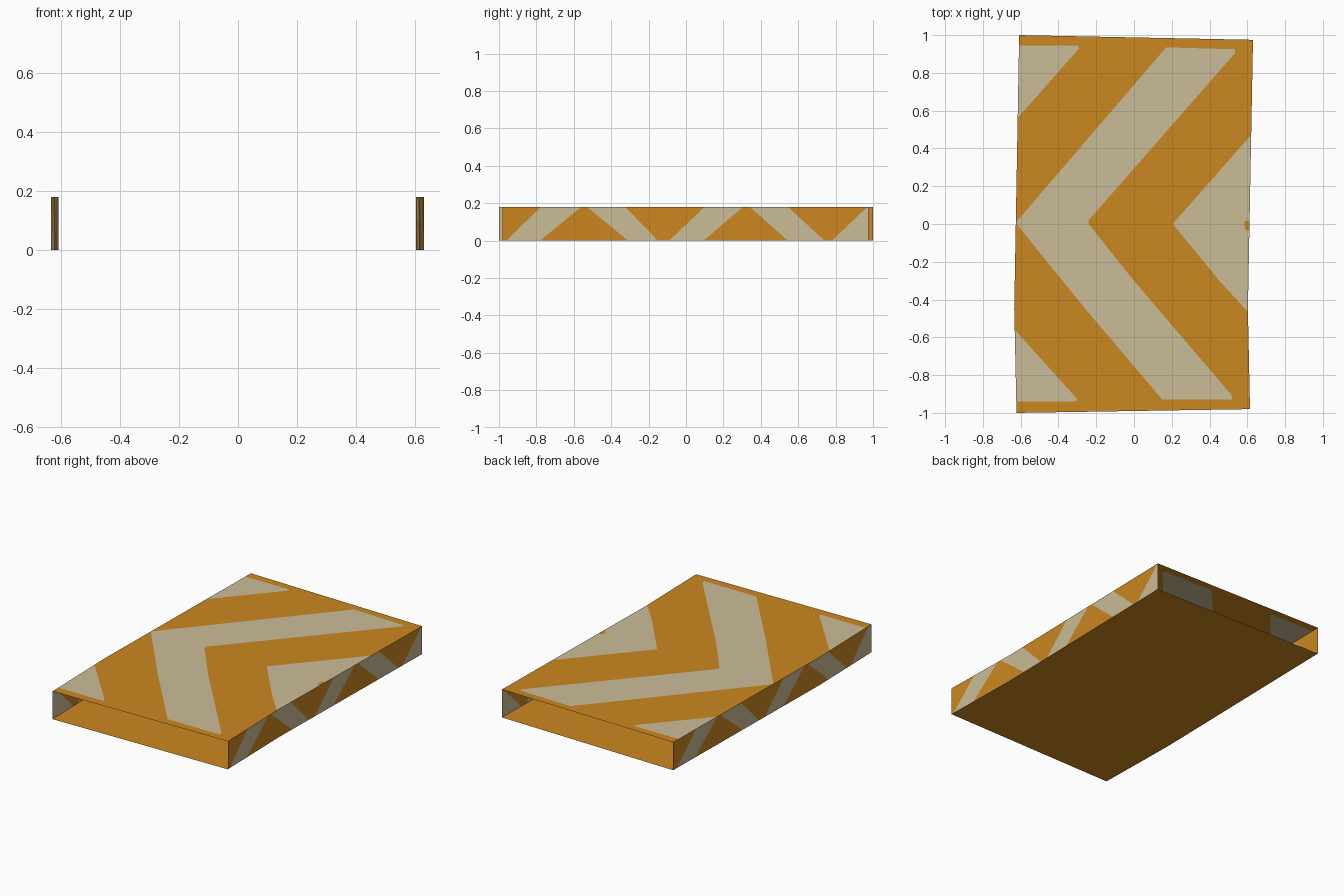
import bpy, bmesh
from mathutils import Vector

if "Cube" in bpy.data.objects:
    bpy.data.objects.remove(bpy.data.objects["Cube"])

H = 0.18  # panel height


def material(name, rgb):
    m = bpy.data.materials.new(name)
    m.diffuse_color = (*rgb, 1)
    m.use_nodes = True
    m.node_tree.nodes["Principled BSDF"].inputs["Base Color"].default_value = m.diffuse_color
    return m


ORANGE = material("orange", (0.60, 0.242, 0.0145))
CREAM = material("cream", (0.60, 0.505, 0.317))

# slightly skewed outline, listed from front to back
LEFT = [(-0.622, -1.0), (-0.634, -0.45), (-0.608, 1.0)]
RIGHT = [(0.614, -0.98), (0.603, -0.45), (0.63, 0.975)]

# arrow markings on the top, in x and y
TOP = [
    [(-0.622, 0), (-0.622, 0.012), (0.17, 0.935), (0.535, 0.925), (0.535, 0.905), (-0.24, 0.02),
     (-0.24, 0)],
    [(-0.622, 0), (-0.24, 0), (-0.005, -0.295), (0.52, -0.91), (0.52, -0.93),
     (0.15, -0.93), (-0.245, -0.465)],
    [(-0.7, 0.945), (-0.3, 0.945), (-0.29, 0.93), (-0.7, 0.466)],
    [(-0.7, -0.484), (-0.302, -0.925), (-0.308, -0.94), (-0.7, -0.94)],
    [(0.205, 0), (0.7, 0.563), (0.7, -0.57), (0.46, -0.31)],
]
NOTCH = [(0.585, 0.015), (0.595, 0.015), (0.7, 0.015), (0.7, -0.035), (0.595, -0.035), (0.585, -0.015)]

# slanted bands on a side wall: bottom start/end, top start/end along y
BANDS = [(-0.96, -0.78, -0.775, -0.56), (-0.31, -0.15, -0.53, -0.325),
         (-0.09, 0.095, 0.10, 0.305), (0.545, 0.74, 0.34, 0.545),
         (0.78, 1.05, 0.97, 1.2)]


def inside(p, poly):
    hit = False
    for (ax, ay), (bx, by) in zip(poly, poly[1:] + poly[:1]):
        if (ay > p[1]) != (by > p[1]) and p[0] < ax + (p[1] - ay) * (bx - ax) / (by - ay):
            hit = not hit
    return hit


def panel(name, quads, shapes=(), holes=(), axes=(0, 1)):
    """Flat panel whose markings are cut in along the shape edges."""
    bm = bmesh.new()
    for q in quads:
        bm.faces.new([bm.verts.new(v) for v in q])
    bmesh.ops.remove_doubles(bm, verts=bm.verts, dist=1e-5)
    u, v = axes
    for poly in [*shapes, *holes]:
        for a, b in zip(poly, poly[1:] + poly[:1]):
            co, no = Vector(), Vector()
            co[u], co[v] = a
            no[u], no[v] = b[1] - a[1], a[0] - b[0]
            bmesh.ops.bisect_plane(bm, geom=bm.verts[:] + bm.edges[:] + bm.faces[:],
                                   dist=1e-5, plane_co=co, plane_no=no.normalized())
    for f in bm.faces:
        c = f.calc_center_median()
        p = (c[u], c[v])
        f.material_index = int(any(inside(p, s) for s in shapes)
                               and not any(inside(p, s) for s in holes))
    me = bpy.data.meshes.new(name)
    bm.to_mesh(me)
    bm.free()
    me.materials.append(ORANGE)
    me.materials.append(CREAM)
    ob = bpy.data.objects.new(name, me)
    bpy.context.collection.objects.link(ob)


def deck(z, up):
    quads = []
    for i in range(2):
        q = [(*p, z) for p in (LEFT[i], RIGHT[i], RIGHT[i + 1], LEFT[i + 1])]
        quads.append(q if up else q[::-1])
    return quads


def wall(line, flip):
    quads = []
    for a, b in zip(line, line[1:]):
        q = [(*a, 0), (*b, 0), (*b, H), (*a, H)]
        quads.append(q[::-1] if flip else q)
    return quads


def bands(s):
    return [[(s * a, -0.0), (s * b, -0.0), (s * d, H), (s * c, H)] for a, b, c, d in BANDS]


# top with arrows, plain floor, two banded walls; both ends stay open
panel("top_panel", deck(H, True), TOP, [NOTCH])
panel("bottom_panel", deck(0, False))
panel("right_wall", wall(RIGHT, False), bands(1), axes=(1, 2))
panel("left_wall", wall(LEFT, True), bands(-1), axes=(1, 2))
